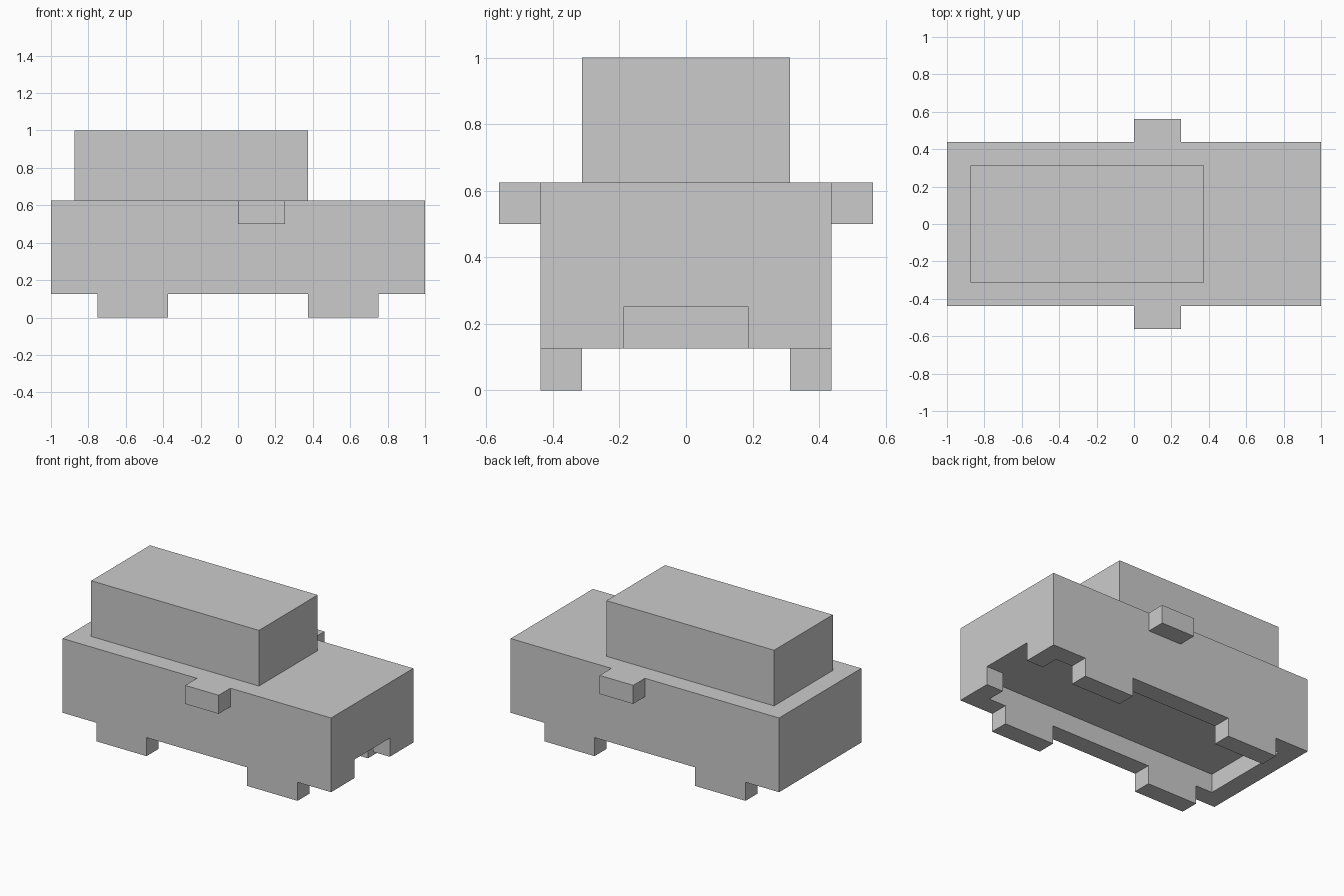
import bpy
import bmesh

if "Cube" in bpy.data.objects:
    bpy.data.objects.remove(bpy.data.objects["Cube"])


def prism(name, outline, z0, z1):
    """Extrude a counter-clockwise xy outline from z0 to z1."""
    bm = bmesh.new()
    base = bm.faces.new([bm.verts.new((x, y, z0)) for x, y in outline])
    top = bmesh.ops.extrude_face_region(bm, geom=[base], use_keep_orig=True)
    verts = [v for v in top["geom"] if isinstance(v, bmesh.types.BMVert)]
    bmesh.ops.translate(bm, verts=verts, vec=(0, 0, z1 - z0))
    bmesh.ops.recalc_face_normals(bm, faces=bm.faces)
    mesh = bpy.data.meshes.new(name)
    bm.to_mesh(mesh)
    bm.free()
    obj = bpy.data.objects.new(name, mesh)
    bpy.context.collection.objects.link(obj)
    return obj


def box(name, x, y, z):
    """Box from (min, max) ranges."""
    return prism(name, [(x[0], y[0]), (x[1], y[0]), (x[1], y[1]), (x[0], y[1])], *z)


# Main body
body = box("car_body", (-1, 1), (-0.4375, 0.4375), (0.125, 0.625))

# Underside recess, opening through the nose
recess = prism("underside_cutter", [
    (-0.875, -0.3125), (0.875, -0.3125), (0.875, -0.1875), (1.1, -0.1875),
    (1.1, 0.1875), (0.875, 0.1875), (0.875, 0.3125), (-0.875, 0.3125)], 0.0, 0.25)
recess.hide_render = True
recess.display_type = 'WIRE'
cut = body.modifiers.new("underside_recess", 'BOOLEAN')
cut.operation = 'DIFFERENCE'
cut.solver = 'EXACT'
cut.object = recess

# Cabin, set towards the rear
box("cabin", (-0.875, 0.375), (-0.3125, 0.3125), (0.625, 1.0))

# Wheels and side mirrors on both sides
for side, s in (("right", -1), ("left", 1)):
    wheel_y = sorted((s * 0.3125, s * 0.4375))
    mirror_y = sorted((s * 0.4375, s * 0.5625))
    for end, x in (("front", 0.375), ("rear", -0.75)):
        box(f"{end}_{side}_wheel", (x, x + 0.375), wheel_y, (0.0, 0.125))
    box(f"{side}_mirror", (0.0, 0.25), mirror_y, (0.5, 0.625))
